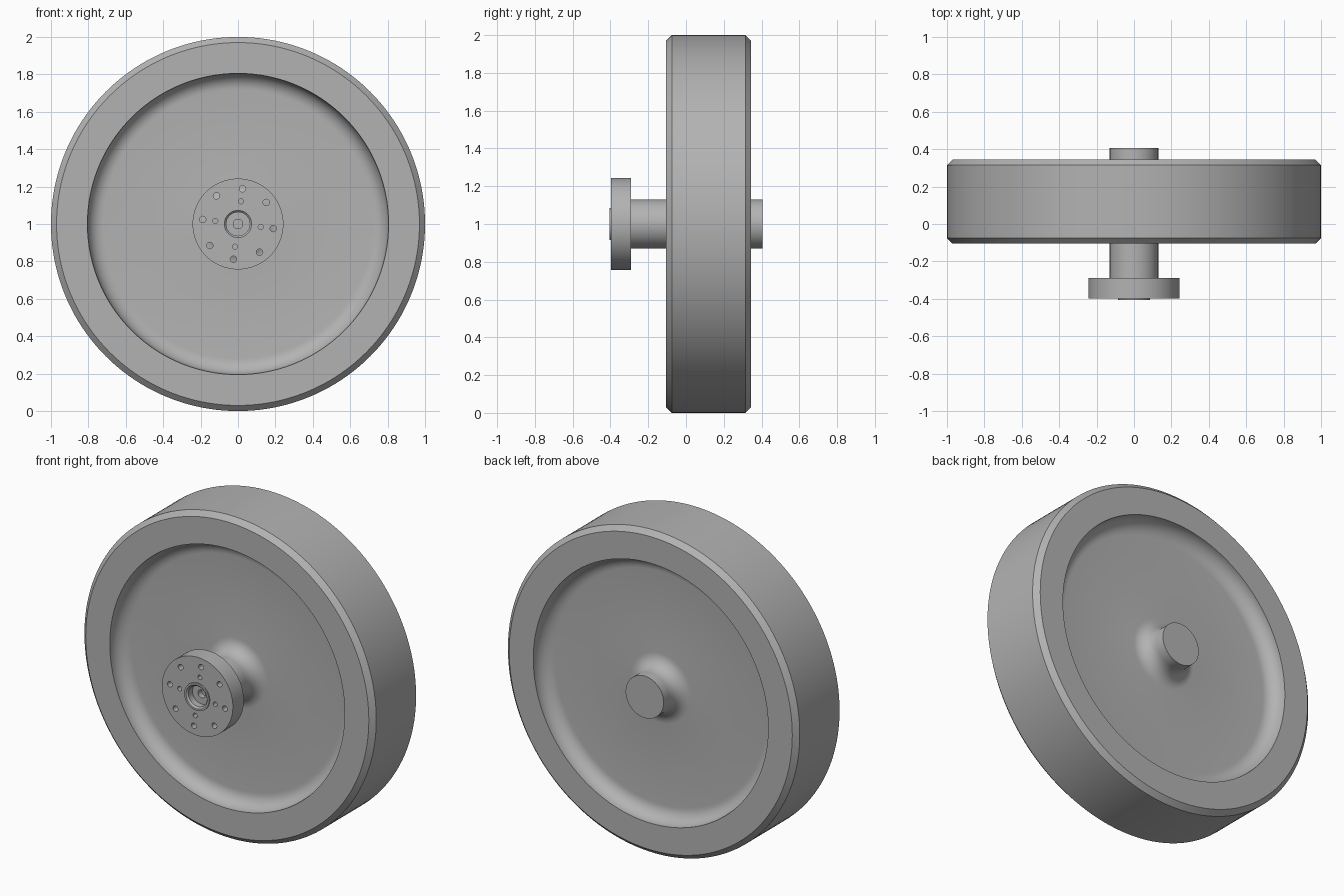
import bpy, bmesh
from math import sin, cos, pi, radians
from mathutils import Matrix

if "Cube" in bpy.data.objects:
    bpy.data.objects.remove(bpy.data.objects["Cube"])

steel = bpy.data.materials.new("steel grey")
steel.use_nodes = True
GREY = (0.45, 0.45, 0.45, 1)
steel.diffuse_color = GREY
steel.node_tree.nodes["Principled BSDF"].inputs["Base Color"].default_value = GREY

CENTRE_Z = 1.0


def arc(r, y, radius, start, end, steps=8):
    """Profile points of a fillet centred on (r, y), angles in degrees."""
    angles = [radians(start + (end - start) * i / steps) for i in range(steps + 1)]
    return [(r + radius * cos(a), y + radius * sin(a)) for a in angles]


def lathe(name, profile, segments):
    """Turn (radius, y) points around the wheel axis."""
    bm = bmesh.new()
    verts = [bm.verts.new((r, y, 0)) for r, y in profile]
    edges = [bm.edges.new(pair) for pair in zip(verts, verts[1:])]
    bmesh.ops.spin(bm, geom=verts + edges, cent=(0, 0, 0), axis=(0, 1, 0),
                   angle=2 * pi, steps=segments, use_merge=False)
    bmesh.ops.remove_doubles(bm, verts=bm.verts, dist=0.0001)
    bmesh.ops.recalc_face_normals(bm, faces=bm.faces)
    mesh = bpy.data.meshes.new(name)
    bm.to_mesh(mesh)
    bm.free()
    obj = bpy.data.objects.new(name, mesh)
    obj.location.z = CENTRE_Z
    bpy.context.collection.objects.link(obj)
    mesh.materials.append(steel)
    return obj


def smooth(obj):
    bpy.ops.object.select_all(action="DESELECT")
    obj.select_set(True)
    bpy.context.view_layer.objects.active = obj
    bpy.ops.object.shade_smooth_by_angle(angle=radians(30))


# Wheel: rim with chamfered edges and a dished web, filleted on both sides
MID, HALF, WEB, FILLET = 0.12, 0.225, 0.135, 0.085
AXLE_R, RECESS_R, CHAMFER = 0.13, 0.805, 0.03
side = arc(AXLE_R + FILLET, WEB + FILLET, FILLET, 180, 270)
side += arc(RECESS_R - FILLET, WEB + FILLET, FILLET, 270, 360)
side += [(RECESS_R, HALF), (1 - CHAMFER, HALF), (1, HALF - CHAMFER)]
back = [(r, MID + y) for r, y in side]
front = [(r, MID - y) for r, y in side]
smooth(lathe("wheel", front + back[::-1], 160))

# Axle through the wheel
smooth(lathe("axle", [(0, -0.31), (AXLE_R, -0.31), (AXLE_R, 0.405), (0, 0.405)], 64))

# Flange with a raised centring ring and a stepped bore
FACE = -0.397
flange = lathe("mounting_flange", [
    (0, -0.32), (0.025, -0.32), (0.025, -0.355), (0.063, -0.355), (0.063, -0.395),
    (0.073, -0.405), (0.085, -0.405), (0.085, FACE), (0.243, FACE),
    (0.243, -0.29), (0, -0.29)], 64)

# Bolt holes: outer ring of eight, inner ring of four
bm = bmesh.new()
for count, ring, radius, depth in ((8, 0.19, 0.017, 0.2), (4, 0.123, 0.014, 0.06)):
    for i in range(count):
        a = radians(82.5) + 2 * pi * i / count
        place = Matrix.Translation((ring * cos(a), FACE, ring * sin(a)))
        bmesh.ops.create_cone(bm, cap_ends=True, segments=20, radius1=radius,
                              radius2=radius, depth=2 * depth,
                              matrix=place @ Matrix.Rotation(pi / 2, 4, "X"))
mesh = bpy.data.meshes.new("hole_cutter")
bm.to_mesh(mesh)
bm.free()
mesh.materials.append(steel)
cutter = bpy.data.objects.new("hole_cutter", mesh)
cutter.location.z = CENTRE_Z
cutter.hide_render = True
bpy.context.collection.objects.link(cutter)

cut = flange.modifiers.new("bolt_holes", "BOOLEAN")
cut.operation, cut.solver, cut.object = "DIFFERENCE", "EXACT", cutter
bpy.context.view_layer.objects.active = flange
bpy.ops.object.modifier_apply(modifier=cut.name)
bpy.data.objects.remove(cutter)
smooth(flange)
